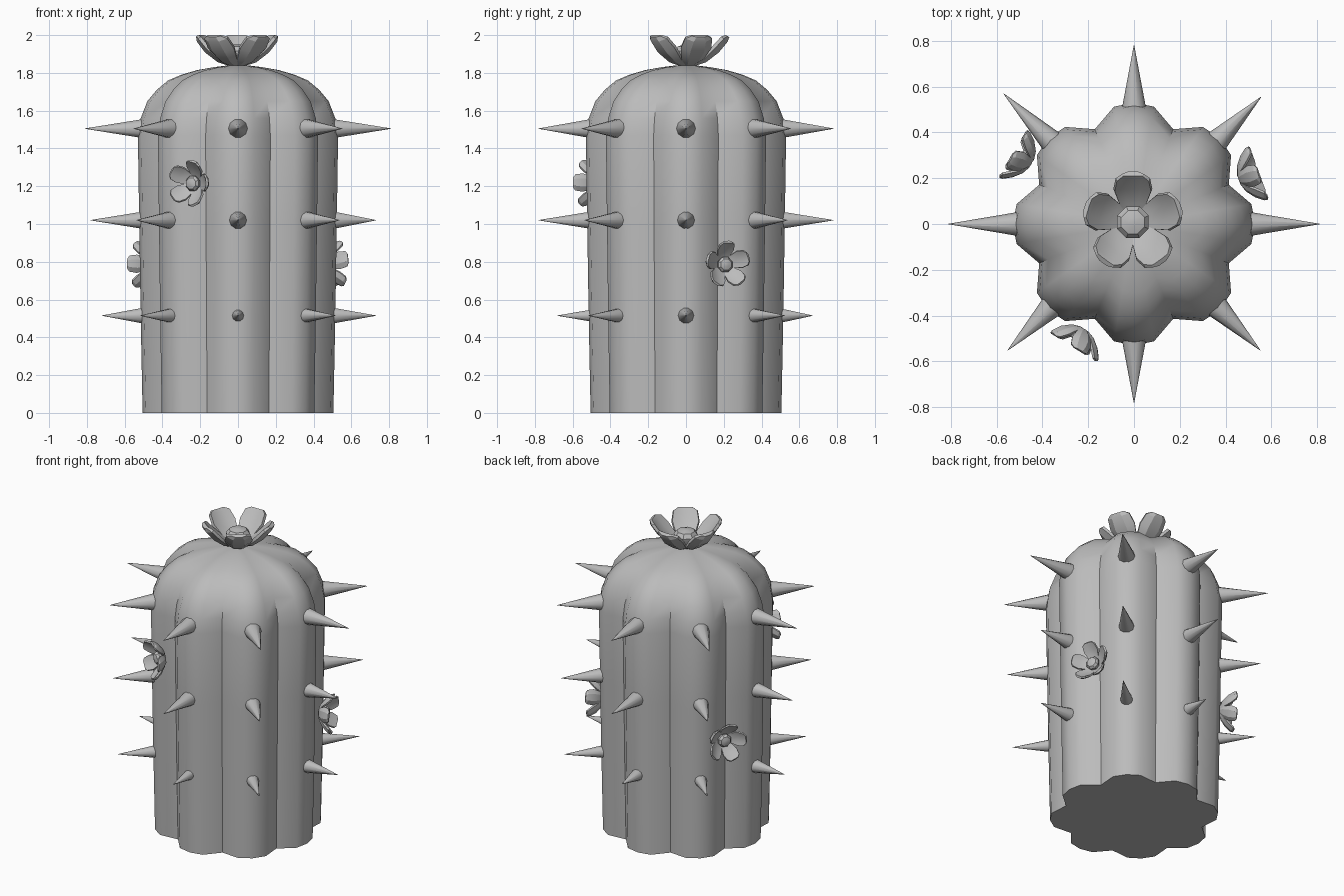
import bpy, bmesh, math
from mathutils import Vector, Matrix

if "Cube" in bpy.data.objects:
    bpy.data.objects.remove(bpy.data.objects["Cube"])

grey = bpy.data.materials.new("plain grey")
grey.diffuse_color = (0.5, 0.5, 0.5, 1)
grey.use_nodes = True
grey.node_tree.nodes["Principled BSDF"].inputs["Base Color"].default_value = grey.diffuse_color


def make_object(name, bm, angle):
    bmesh.ops.recalc_face_normals(bm, faces=bm.faces)
    mesh = bpy.data.meshes.new(name)
    bm.to_mesh(mesh)
    bm.free()
    mesh.materials.append(grey)
    ob = bpy.data.objects.new(name, mesh)
    bpy.context.collection.objects.link(ob)
    bpy.ops.object.select_all(action='DESELECT')
    ob.select_set(True)
    bpy.context.view_layer.objects.active = ob
    bpy.ops.object.shade_smooth_by_angle(angle=math.radians(angle))
    return ob


def loft(bm, rings, cap_start=True, cap_end=True):
    loops = [[bm.verts.new(p) for p in ring] for ring in rings]
    n = len(loops[0])
    for a, b in zip(loops, loops[1:]):
        for i in range(n):
            bm.faces.new((a[i], a[(i + 1) % n], b[(i + 1) % n], b[i]))
    if cap_start:
        bm.faces.new(loops[0][::-1])
    if cap_end:
        bm.faces.new(loops[-1])


# Ribbed body: eight lobes lofted up a domed profile
profile = [(0, .505), (.5, .515), (1.0, .523), (1.47, .53), (1.56, .515), (1.65, .48),
           (1.71, .43), (1.76, .37), (1.79, .30), (1.815, .215), (1.83, .13), (1.84, .05)]
lobe = [(-22.5, .845), (-9.7, .98), (0, 1.0), (9.7, .98)]
rings = []
for z, r in profile:
    ring = []
    for k in range(8):
        for deg, f in lobe:
            a = math.radians(45 * k + deg)
            ring.append((r * f * math.cos(a), r * f * math.sin(a), z))
    rings.append(ring)
bm = bmesh.new()
loft(bm, rings)
make_object("ribbed_body", bm, 48)

# Spines: three rows of eight; tip radii listed from +x, anticlockwise
rows = [(1.505, .053, (.81, .785, .78, .805, .81, .78, .78, .78)),
        (1.02, .048, (.73, .76, .78, .76, .78, .76, .78, .76)),
        (.515, .038, (.73, .74, .67, .73, .72, .73, .68, .73))]
for row, (z, radius, tips) in enumerate(rows):
    for k, tip in enumerate(tips):
        r = radius
        if row == 2 and k in (0, 4):
            r = .043
        if row == 2 and k == 6:
            r = .032
        sections = [(.455, .6 * r), (.485, r), (.515, .96 * r), (tip, .001)]
        bm = bmesh.new()
        loft(bm, [[(d, s * math.cos(t * math.tau / 10), s * math.sin(t * math.tau / 10))
                   for t in range(10)] for d, s in sections])
        bm.transform(Matrix.Translation((0, 0, z)) @ Matrix.Rotation(math.radians(45 * k), 4, 'Z'))
        make_object(f"spine_{row + 1}_{k + 1}", bm, 50)


# Flower: five thick cupped petals round a faceted button, opening along +z
def flower(name, matrix, turn):
    # distance out, half width, height, cup of the sides
    sections = [(.03, .03, .0, .0), (.09, .062, .025, .012), (.155, .085, .075, .022),
                (.20, .075, .13, .018), (.212, .045, .15, .006)]
    bm = bmesh.new()
    for k in range(5):
        rot = Matrix.Rotation(math.radians(turn + 72 * k), 3, 'Z')
        rings = []
        for i, (d, w, h, cup) in enumerate(sections):
            a, b = sections[max(i - 1, 0)], sections[min(i + 1, 4)]
            nrm = Vector((a[2] - b[2], 0, b[0] - a[0])).normalized()
            t = nrm * (.011 if i in (0, 4) else .016)
            mid, side = Vector((d, 0, h)), nrm * cup
            left, right = Vector((0, w, 0)), Vector((0, -w, 0))
            rings.append([rot @ p for p in (
                mid + left + side - t * .5, mid + left * .45 - t, mid + right * .45 - t,
                mid + right + side - t * .5, mid + right * .93 + side + t * .6,
                mid + right * .4 + t, mid + left * .4 + t, mid + left * .93 + side + t * .6)])
        loft(bm, rings)
    button = [(.0, .045), (.04, .07), (.07, .075), (.095, .055), (.105, .02)]
    loft(bm, [[(r * math.cos((t + .5) * math.tau / 8), r * math.sin((t + .5) * math.tau / 8), h)
               for t in range(8)] for h, r in button])
    bm.transform(matrix)
    make_object(name, bm, 25)


flower("crown_flower", Matrix.Translation((-.005, .008, 1.845)), 90)

# Side flowers: petal centre, facing direction, petal turn
side_flowers = [("front_flower", (-.245, -.50, 1.215), -122, 75),
                ("right_flower", (.505, .21, .785), 20, 92),
                ("back_left_flower", (-.49, .29, .785), 149, 75)]
for name, centre, facing, turn in side_flowers:
    a = math.radians(facing)
    out = Vector((math.cos(a), math.sin(a), 0))
    across = Vector((-math.sin(a), math.cos(a), 0))
    up = Vector((0, 0, 1))
    basis = Matrix((across, up, out)).transposed().to_4x4()
    base = Vector(centre) - out * .045
    flower(name, Matrix.Translation(base) @ basis @ Matrix.Scale(.57, 4), turn)
